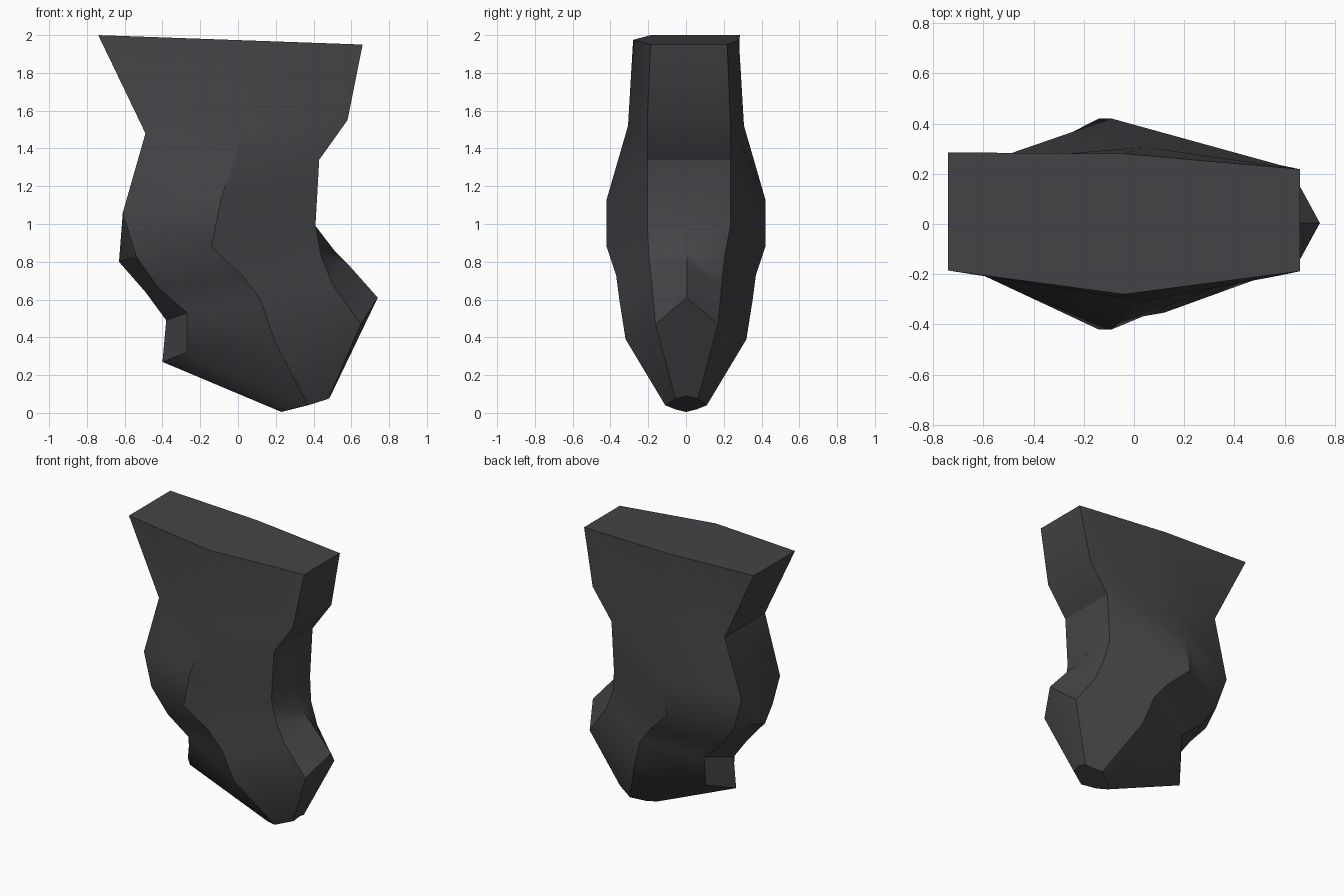
import bpy, bmesh, math

if "Cube" in bpy.data.objects:
    bpy.data.objects.remove(bpy.data.objects["Cube"])

# Cross-section rings, top to bottom. Each: left middle, left corner, side ridge,
# right corner, right middle. Middles are (x, z); the others are (x, half depth, z).
RINGS = [
    ((-.74, 2.0), (-.74, .235, 2.0), (-.04, .28, 1.975), (.66, .203, 1.95), (.66, 1.95)),
    ((-.49, 1.48), (-.49, .23, 1.48), (.04, .307, 1.52), (.58, .22, 1.55), (.58, 1.55)),
    ((-.61, 1.06), (-.61, .22, 1.06), (-.09, .42, 1.13), (.43, .22, 1.34), (.43, 1.34)),
    ((-.63, .80), (-.54, .215, .83), (-.14, .42, .88), (.41, .22, .99), (.41, .99)),
    ((-.49, .64), (-.42, .20, .66), (.02, .37, .73), (.44, .20, .83), (.51, .86)),
    ((-.38, .49), (-.27, .18, .53), (.12, .353, .60), (.50, .185, .68), (.58, .79)),
    ((-.40, .27), (-.27, .16, .32), (.19, .32, .39), (.65, .165, .47), (.74, .61)),
    ((.23, .005), (.28, .06, .02), (.37, .11, .04), (.48, .06, .075), (.49, .09)),
]
LEFT_SHIFT = [.05, .03, .02]   # the upper left edge sits slightly to the back


def ring_points(i, ring):
    lm, lc, rd, rc, rm = ring
    ls = LEFT_SHIFT[i] if i < 3 else 0
    rs = .015 if i < 4 else .004
    half = [(lc, ls), (rd, 0), (rc, rs)]
    front = [(p[0], s - p[1], p[2]) for p, s in half]
    back = [(p[0], s + p[1], p[2]) for p, s in reversed(half)]
    return [(lm[0], ls, lm[1])] + front + [(rm[0], rs, rm[1])] + back


# Loft the body through the rings and cap both ends
bm = bmesh.new()
loops = [[bm.verts.new(p) for p in ring_points(i, r)] for i, r in enumerate(RINGS)]
for a, b in zip(loops, loops[1:]):
    for k in range(8):
        n = (k + 1) % 8
        bm.faces.new((a[k], b[k], b[n], a[n]))
bm.faces.new(loops[0])
bm.faces.new(loops[-1][::-1])
bmesh.ops.recalc_face_normals(bm, faces=bm.faces[:])
mesh = bpy.data.meshes.new("curved_stump")
bm.to_mesh(mesh)
bm.free()
body = bpy.data.objects.new("curved_stump", mesh)
bpy.context.collection.objects.link(body)

# Dark grey finish
mat = bpy.data.materials.new("dark grey")
mat.diffuse_color = (.058, .056, .062, 1)
mat.use_nodes = True
mat.node_tree.nodes["Principled BSDF"].inputs["Base Color"].default_value = mat.diffuse_color
mesh.materials.append(mat)

# Soft shading over shallow bends, crisp ridges elsewhere
bpy.context.view_layer.objects.active = body
body.select_set(True)
bpy.ops.object.shade_smooth_by_angle(angle=math.radians(30))
